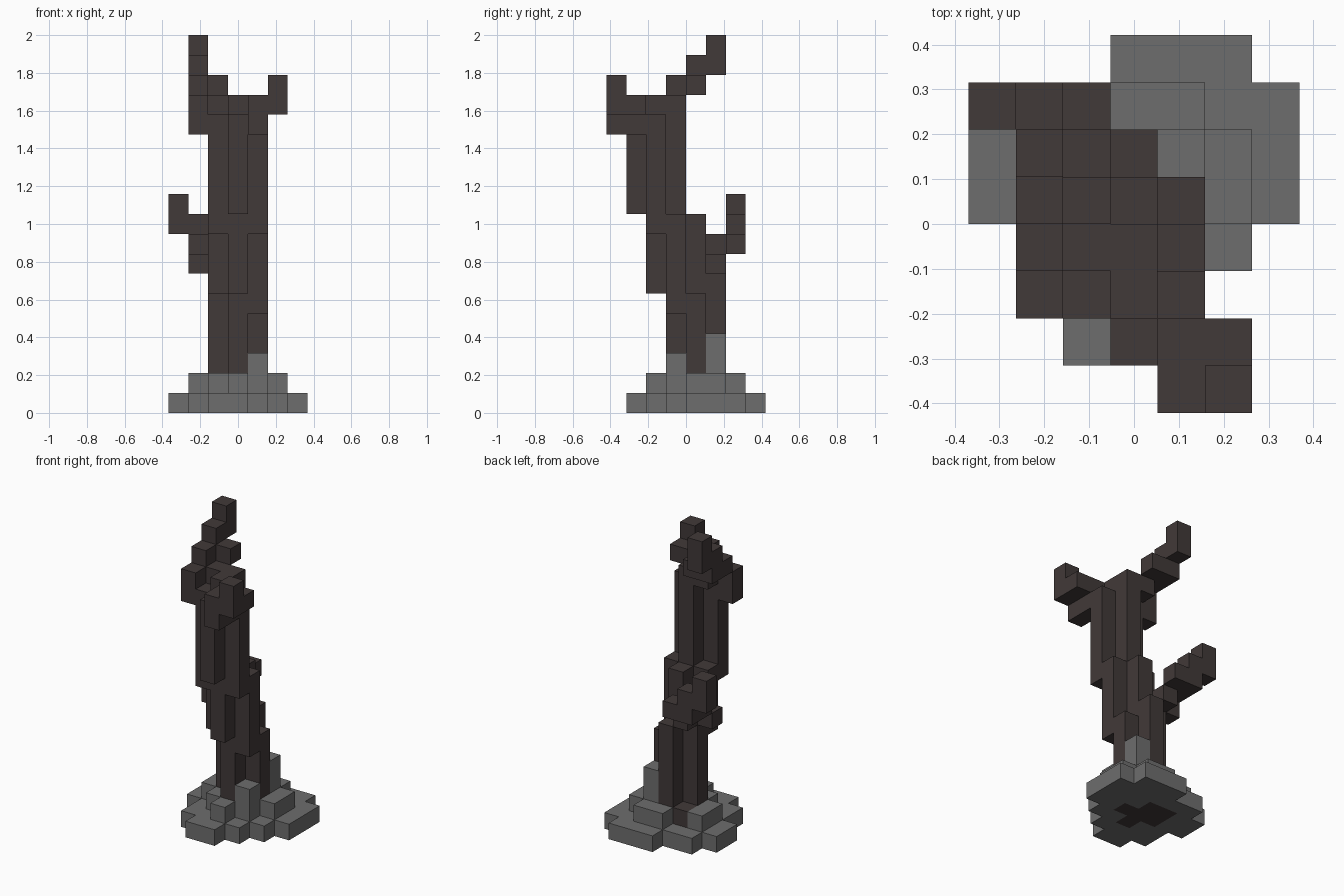
import bpy, bmesh
from mathutils import Vector

if "Cube" in bpy.data.objects:
    bpy.data.objects.remove(bpy.data.objects["Cube"])

V = 2 / 19  # block size: the model is 19 blocks tall, 7 wide, 8 deep


def material(name, rgb):
    m = bpy.data.materials.new(name)
    m.diffuse_color = (*rgb, 1)
    m.use_nodes = True
    m.node_tree.nodes["Principled BSDF"].inputs["Base Color"].default_value = m.diffuse_color
    return m


BARK = material("dark bark", (0.053, 0.041, 0.040))
STONE = material("grey stone", (0.155, 0.155, 0.155))


def column(i, j, k0, k1):
    """Blocks of one vertical column, from layer k0 up to the plane k1."""
    return {(i, j, k) for k in range(k0, k1)}


def columns(*specs):
    return set().union(*(column(*s) for s in specs))


# Trunk: three cross-shaped bundles, each leaning one block further forward
trunk = columns(
    (3, 4, 0, 10), (3, 3, 0, 16), (3, 2, 6, 16), (3, 1, 10, 15),
    (2, 4, 0, 7), (4, 4, 0, 6), (3, 5, 0, 7), (2, 5, 0, 2),
    (2, 3, 6, 10), (4, 3, 5, 10),
    (2, 2, 9, 15), (4, 2, 9, 15))

# Branches: stepped chains of short columns
lower_branch = columns((2, 5, 7, 8), (1, 4, 7, 8), (1, 5, 8, 9),
                       (2, 6, 8, 9), (1, 6, 8, 10), (0, 6, 9, 11))
left_branch = columns((2, 3, 15, 16), (1, 2, 14, 16), (1, 3, 16, 17),
                      (2, 4, 16, 17), (1, 4, 16, 18), (1, 5, 17, 19))
right_branch = columns((4, 1, 14, 16), (4, 0, 14, 16),
                       (5, 0, 15, 17), (5, 1, 15, 16))

# Stone base: rows of blocks as (row, first, last) for each layer
lower_rows = [(1, 2, 3), (2, 1, 4), (3, 1, 5), (4, 0, 6), (5, 0, 6), (6, 1, 6), (7, 3, 5)]
upper_rows = [(2, 3, 3), (3, 2, 4), (4, 1, 5), (5, 1, 5), (6, 3, 4)]
base = {(i, j, k) for k, rows in enumerate((lower_rows, upper_rows))
        for j, a, b in rows for i in range(a, b + 1)}
base |= columns((4, 3, 2, 3), (4, 5, 2, 4))  # upright stones
base -= trunk

parts = {
    "trunk": (trunk, BARK),
    "lower_branch": (lower_branch, BARK),
    "left_branch": (left_branch, BARK),
    "right_branch": (right_branch, BARK),
    "stone_base": (base, STONE),
}
occupied = set().union(*(cells for cells, _ in parts.values()))


def build(name, cells, mat):
    """Make the outer faces of a set of blocks."""
    bm = bmesh.new()
    for cell in sorted(cells):
        for axis in range(3):
            for side in (0, 1):
                near = list(cell)
                near[axis] += 2 * side - 1
                if tuple(near) in occupied:
                    continue
                u, w = (axis + 1) % 3, (axis + 2) % 3
                ring = [(0, 0), (1, 0), (1, 1), (0, 1)]
                if not side:
                    ring.reverse()
                verts = []
                for du, dw in ring:
                    p = list(cell)
                    p[axis] += side
                    p[u] += du
                    p[w] += dw
                    verts.append(bm.verts.new((Vector(p) - Vector((3.5, 4, 0))) * V))
                bm.faces.new(verts)
    bmesh.ops.remove_doubles(bm, verts=bm.verts, dist=1e-4)
    # Merge flush block faces into larger flat faces
    bmesh.ops.dissolve_limit(bm, angle_limit=0.01, verts=bm.verts, edges=bm.edges)
    mesh = bpy.data.meshes.new(name)
    bm.to_mesh(mesh)
    bm.free()
    mesh.materials.append(mat)
    bpy.context.collection.objects.link(bpy.data.objects.new(name, mesh))


for part, (cells, mat) in parts.items():
    build(part, cells, mat)
